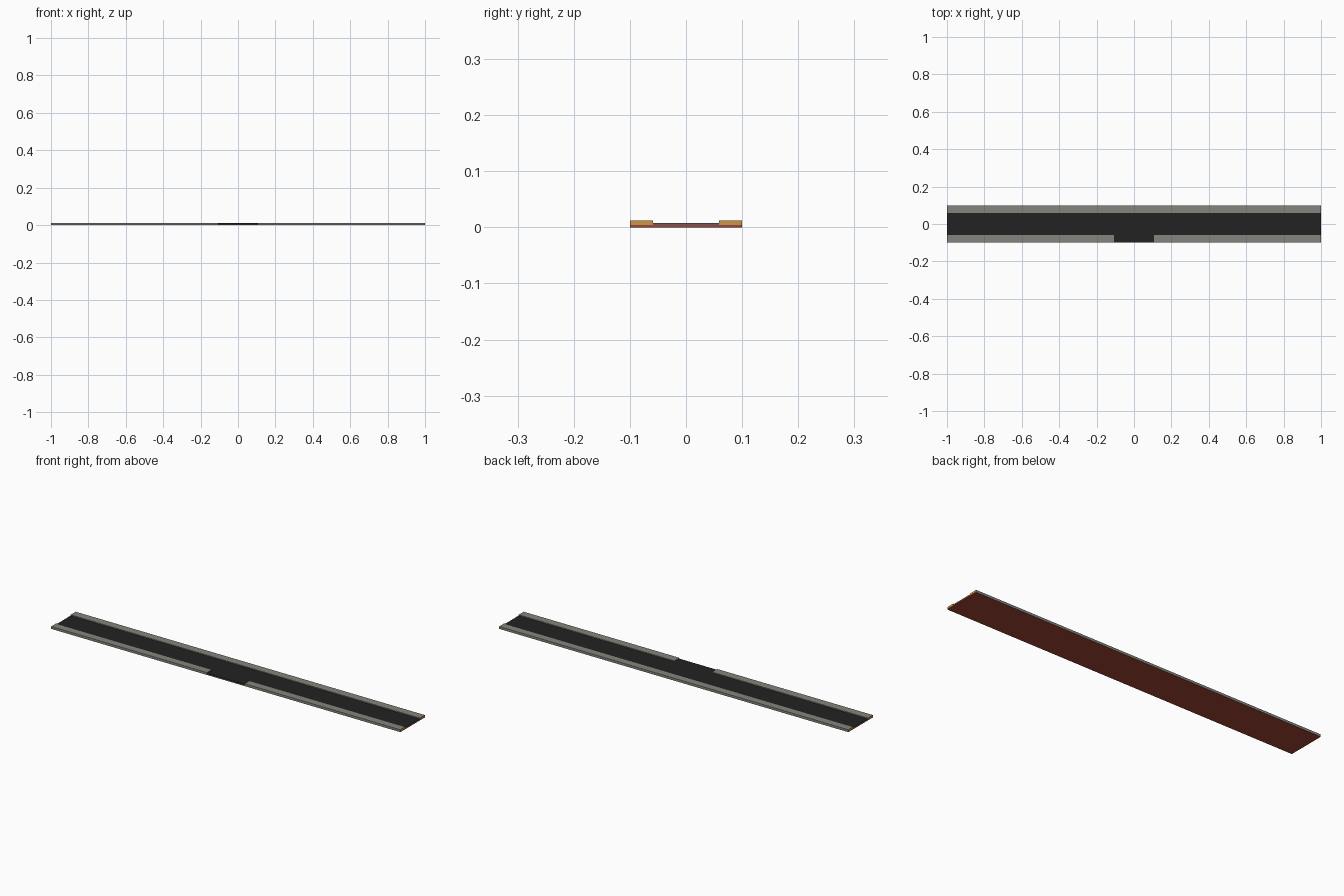
import bpy, bmesh

if "Cube" in bpy.data.objects:
    bpy.data.objects.remove(bpy.data.objects["Cube"])

def mat(name, c):
    m = bpy.data.materials.new(name)
    m.diffuse_color = (*c, 1)
    m.use_nodes = True
    m.node_tree.nodes["Principled BSDF"].inputs["Base Color"].default_value = m.diffuse_color
    return m

asphalt = mat("asphalt", (0.016, 0.016, 0.016))
concrete = mat("concrete", (0.235, 0.235, 0.21))
soil = mat("red soil", (0.36, 0.06, 0.035))
sand = mat("orange sand", (0.62, 0.3, 0.05))
gravel = mat("gravel", (0.12, 0.12, 0.13))

def prism(name, pts, z0, z1, mats, rule):
    """Extrude an outline; rule(normal) picks the material index."""
    bm = bmesh.new()
    f = bm.faces.new([bm.verts.new((x, y, z0)) for x, y in pts])
    r = bmesh.ops.extrude_face_region(bm, geom=[f])
    for v in r["geom"]:
        if isinstance(v, bmesh.types.BMVert):
            v.co.z = z1
    bmesh.ops.recalc_face_normals(bm, faces=bm.faces)
    bm.normal_update()
    for f in bm.faces:
        f.material_index = rule(f.normal)
    me = bpy.data.meshes.new(name)
    bm.to_mesh(me)
    bm.free()
    for m in mats:
        me.materials.append(m)
    bpy.context.collection.objects.link(bpy.data.objects.new(name, me))

W, K, J = 0.1, 0.059, 0.108        # half width, kerb line, junction half width
Z1, Z2, Z3 = 0.0045, 0.008, 0.0125  # layer heights

def rect(x0, x1, y0, y1):
    return [(x0, y0), (x1, y0), (x1, y1), (x0, y1)]

# Ground layer: red below and at the ends, concrete along the long sides
prism("ground_layer", rect(-1, 1, -W, W), 0, Z1, [soil, concrete],
      lambda n: 1 if abs(n.y) > 0.5 else 0)

# Carriageway with the side road opening, gravel showing at the cut ends
road = [(-1, -K), (-J, -K), (-J, -W), (J, -W), (J, -K), (1, -K), (1, K), (-1, K)]
prism("road", road, Z1, Z2, [asphalt, gravel], lambda n: 1 if abs(n.x) > 0.5 else 0)

# Pavements: concrete top and sides, sand core at the cut ends
def end_rule(n):
    return 1 if abs(n.x) > 0.5 else 0

prism("back_pavement", rect(-1, 1, K, W), Z1, Z3, [concrete, sand], end_rule)
for s, side in ((-1, "left"), (1, "right")):
    x0, x1 = sorted((s * J, s))
    prism(f"front_pavement_{side}", rect(x0, x1, -W, -K), Z1, Z3,
          [concrete, sand], lambda n, s=s: 1 if n.x * s > 0.5 else 0)
